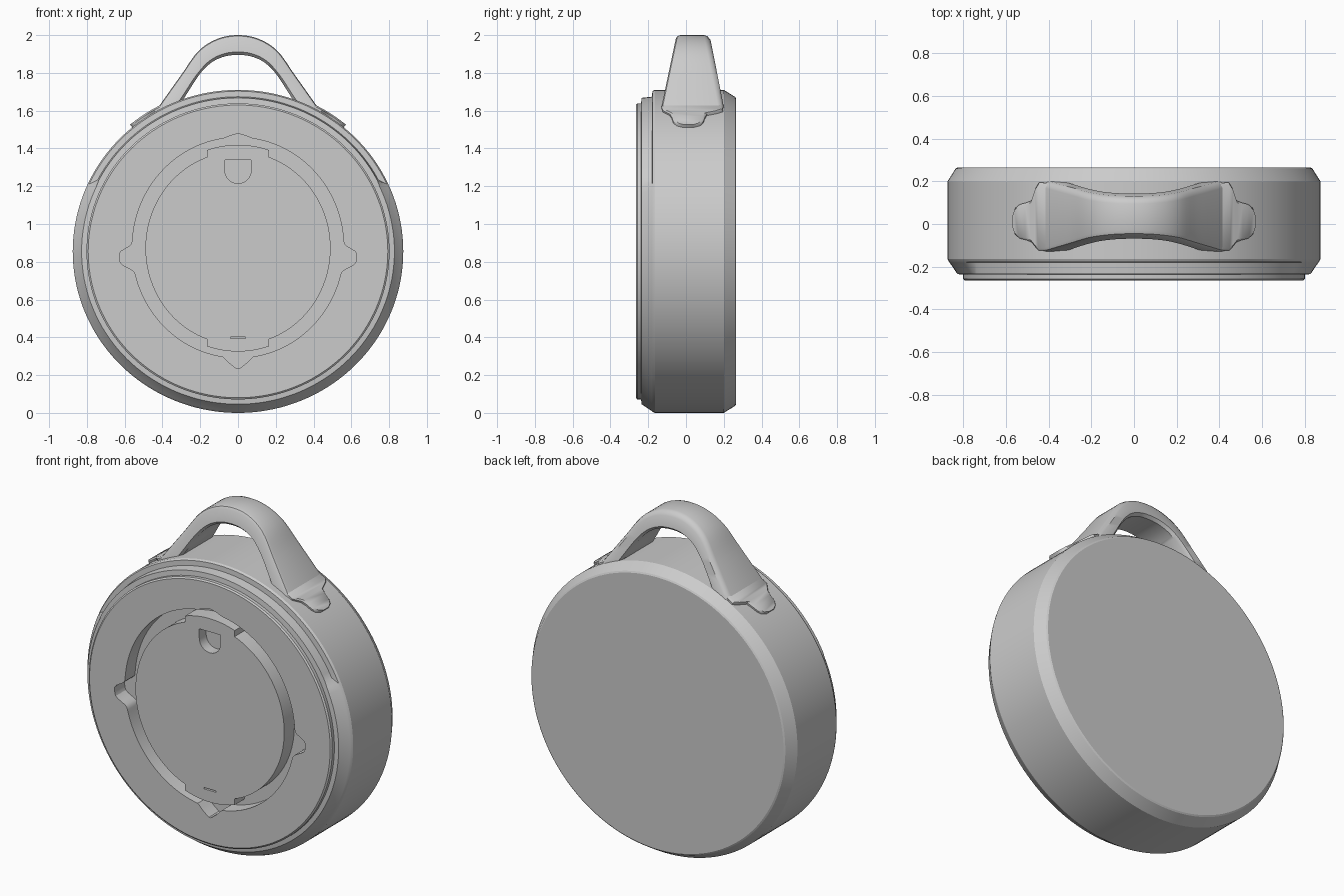
import bpy, bmesh
from math import sin, cos, pi, tau, sqrt, exp, radians
from mathutils import Vector

cube = bpy.data.objects.get("Cube")
if cube:
    bpy.data.objects.remove(cube)

CZ, RX, RZ = 0.855, 0.875, 0.855      # disc centre and radii
SEG = 144

grey = bpy.data.materials.new("plain_grey")
grey.use_nodes = True
grey.diffuse_color = (0.6, 0.6, 0.6, 1)
grey.node_tree.nodes["Principled BSDF"].inputs["Base Color"].default_value = (0.6, 0.6, 0.6, 1)


def loft(name, loops, closed=False):
    """Bridge equal point loops; cap the ends unless the loft closes on itself."""
    bm = bmesh.new()
    rings = [[bm.verts.new(p) for p in loop] for loop in loops]
    pairs = list(zip(rings, rings[1:]))
    if closed:
        pairs.append((rings[-1], rings[0]))
    else:
        bm.faces.new(rings[0])
        bm.faces.new(rings[-1])
    n = len(rings[0])
    for a, b in pairs:
        for i in range(n):
            j = (i + 1) % n
            bm.faces.new((a[i], a[j], b[j], b[i]))
    bmesh.ops.recalc_face_normals(bm, faces=bm.faces)
    mesh = bpy.data.meshes.new(name)
    bm.to_mesh(mesh)
    bm.free()
    mesh.materials.append(grey)
    ob = bpy.data.objects.new(name, mesh)
    bpy.context.collection.objects.link(ob)
    return ob


def activate(ob):
    bpy.ops.object.select_all(action='DESELECT')
    ob.select_set(True)
    bpy.context.view_layer.objects.active = ob


def smooth(ob, angle=30):
    activate(ob)
    bpy.ops.object.shade_smooth_by_angle(angle=radians(angle))


def cut(ob, cutter):
    cutter.hide_render = True
    mod = ob.modifiers.new("cut", 'BOOLEAN')
    mod.operation = 'DIFFERENCE'
    mod.solver = 'EXACT'
    mod.object = cutter
    activate(ob)
    bpy.ops.object.modifier_apply(modifier=mod.name)
    bpy.data.objects.remove(cutter)


def at_depth(outline, y):
    return [(x, y, z) for x, z in outline]


def spline(points, steps=5):
    """Catmull-Rom curve through a few 2D points."""
    p = [Vector(q) for q in points]
    p = [2 * p[0] - p[1]] + p + [2 * p[-1] - p[-2]]
    out = []
    for a, b, c, d in zip(p, p[1:], p[2:], p[3:]):
        for k in range(steps):
            t = k / steps
            out.append(0.5 * (2 * b + (c - a) * t + (2 * a - 5 * b + 4 * c - d) * t * t
                              + (3 * b - a - 3 * c + d) * t ** 3))
    return out + [p[-2]]


# Round case: depth, usual radius, radius in the stepped upper arc
profile = [(0.265, 0.828, 0.828), (0.26, 0.837, 0.837), (0.2, 0.875, 0.875),
           (-0.165, 0.875, 0.875), (-0.178, 0.868, 0.868), (-0.18, 0.866, 0.838),
           (-0.235, 0.828, 0.832), (-0.238, 0.802, 0.802),
           (-0.258, 0.802, 0.802), (-0.265, 0.793, 0.793)]
loops = []
for y, r, r_top in profile:
    ring = []
    for i in range(SEG):
        a = tau * i / SEG
        rad = r_top if sin(a) > 0.43 else r
        ring.append((rad * cos(a), y, CZ + rad * sin(a) * RZ / RX))
    loops.append(ring)
case = loft("case", loops)

# Ring groove in the front, with four pointed notches and two inner tabs
outer, inner = [], []
for i in range(SEG * 2):
    a = tau * (i + 0.5) / (SEG * 2)
    c, s = cos(a), sin(a)
    x, z = 0.56 * c, 0.875 + 0.583 * s
    side = 0.07 * exp(-((z - 0.82) / 0.055) ** 4)
    drop = max(0, 1 - abs(x) / 0.075) ** 0.8
    x += side * (1 if c > 0 else -1)
    z += drop * (0.02 if s > 0 else -0.062)
    outer.append((x, z))
    tab = 0.035 if abs(c) < 0.33 else 0
    inner.append(((0.49 + tab) * c, 0.872 + (0.512 + tab) * s))
FLOOR, PROUD = -0.17, -0.32
cut(case, loft("groove_cutter", [at_depth(outer, PROUD), at_depth(outer, FLOOR),
                                 at_depth(inner, FLOOR), at_depth(inner, PROUD)], True))

# Small pocket with a round lower edge, and a thin slit
pocket = [(0.07, 1.34), (-0.07, 1.34)]
pocket += [(0.07 * cos(pi + pi * k / 14), 1.285 + 0.07 * sin(pi + pi * k / 14)) for k in range(15)]
cut(case, loft("pocket_cutter", [at_depth(pocket, PROUD), at_depth(pocket, -0.2)]))
slit = [(-0.04, 0.395), (0.04, 0.395), (0.04, 0.403), (-0.04, 0.403)]
cut(case, loft("slit_cutter", [at_depth(slit, PROUD), at_depth(slit, -0.25)]))
smooth(case, 25)

# Carrying loop: outer and inner arch lines, mirrored across x
outer_half = [(0.49, 1.52), (0.41, 1.635), (0.3, 1.79), (0.21, 1.915), (0.11, 1.98)]
inner_half = [(0.37, 1.54), (0.28, 1.675), (0.205, 1.79), (0.14, 1.855), (0.07, 1.887)]


def arch(half, top):
    return spline(half + [(0, top)] + [(-x, z) for x, z in reversed(half)])


def spread(z):
    return min(1, max(0, (2 - z) / 0.38))


sections = []
for o, i in zip(arch(outer_half, 2.0), arch(inner_half, 1.895)):
    def corner(u, front, inset):
        p = i.lerp(o, u)
        f = spread(p.y)
        y = -0.05 - 0.08 * f + inset if front else 0.125 + 0.075 * f - inset
        return (p.x, y, p.y)
    sections.append([corner(0.82, True, 0), corner(0.95, True, 0.006), corner(1, True, 0.02),
                     corner(1, False, 0.03), corner(0.94, False, 0.012), corner(0.75, False, 0),
                     corner(0.15, False, 0), corner(0, False, 0.02),
                     corner(0, True, 0.02), corner(0.15, True, 0)])
smooth(loft("carry_loop", sections), 35)

# Thin rounded feet that hug the case at each end of the loop
foot_rows = [(0.38, -0.125, 0.19), (0.44, -0.125, 0.195), (0.455, -0.11, 0.17),
             (0.475, -0.085, 0.11), (0.5, -0.075, 0.1), (0.53, -0.068, 0.092),
             (0.55, -0.05, 0.075), (0.56, -0.02, 0.045)]
for side, label in ((1, "left"), (-1, "right")):
    rows = []
    for x, y0, y1 in foot_rows:
        direction = Vector((x, 0, RZ * sqrt(1 - (x / RX) ** 2)))
        normal = direction.normalized()

        def on_case(y, lift):
            p = direction + normal * lift
            return (side * p.x, y, CZ + p.z)
        rows.append([on_case(y0, -0.03), on_case(y0, 0.01), on_case(y0 + 0.01, 0.018),
                     on_case(y1 - 0.01, 0.018), on_case(y1, 0.01), on_case(y1, -0.03)])
    smooth(loft(label + "_loop_foot", rows), 40)
